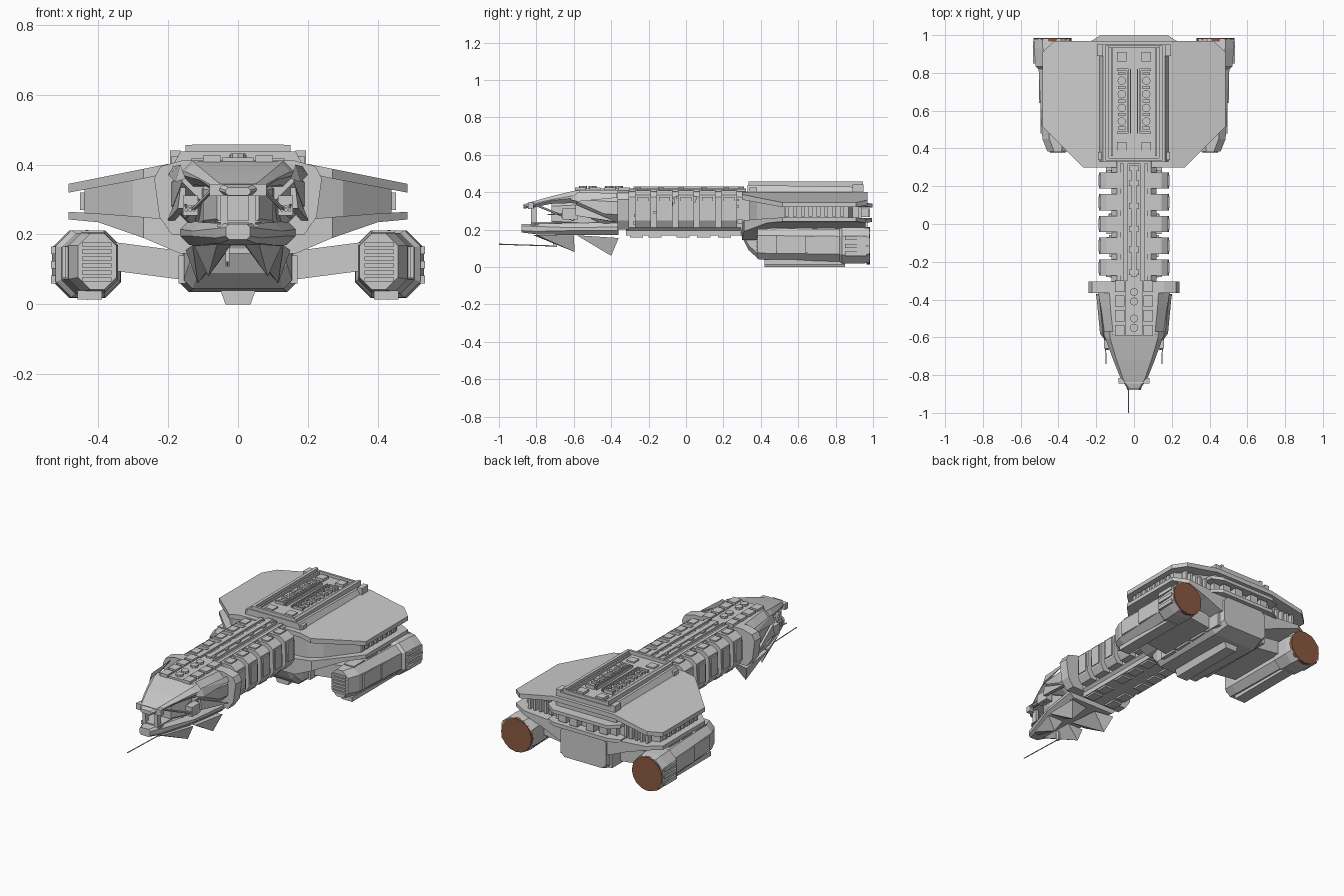
import bpy, bmesh, math, random
from mathutils import Vector, Matrix

random.seed(4)


def finish(name, bm, mirror=False, mat=None):
    bmesh.ops.recalc_face_normals(bm, faces=bm.faces)
    me = bpy.data.meshes.new(name)
    bm.to_mesh(me)
    bm.free()
    ob = bpy.data.objects.new(name, me)
    bpy.context.collection.objects.link(ob)
    if mirror:
        ob.modifiers.new("mirror", "MIRROR").use_mirror_merge = False
    if mat:
        me.materials.append(mat)
    return ob


def loft(name, rings, mirror=False):
    """Skin a row of equal-length rings and cap both ends."""
    bm = bmesh.new()
    vs = [[bm.verts.new(p) for p in r] for r in rings]
    n = len(rings[0])
    for a, b in zip(vs, vs[1:]):
        for i in range(n):
            bm.faces.new((a[i], a[(i + 1) % n], b[(i + 1) % n], b[i]))
    bm.faces.new(vs[0])
    bm.faces.new(vs[-1])
    return finish(name, bm, mirror)


def octo(y, x0, x1, z0, z1, c):
    """Chamfered rectangle across y."""
    return [(x0 + c, y, z0), (x1 - c, y, z0), (x1, y, z0 + c), (x1, y, z1 - c),
            (x1 - c, y, z1), (x0 + c, y, z1), (x0, y, z1 - c), (x0, y, z0 + c)]


def body(name, rows):
    """Symmetric chamfered hull from rows of (y, half width, z0, z1, chamfer)."""
    return loft(name, [octo(y, -w, w, a, b, c) for y, w, a, b, c in rows])


def slab(name, rows):
    """Symmetric wing layer from rows of (x, y0, y1, z0, z1)."""
    rows = [(-r[0],) + r[1:] for r in reversed(rows)] + rows
    return loft(name, [[(x, a, c), (x, b, c), (x, b, d), (x, a, d)] for x, a, b, c, d in rows])


def boxes(name, items, mirror=False):
    """Boxes given as (x0, x1, y0, y1, z0, z1)."""
    bm = bmesh.new()
    for x0, x1, y0, y1, z0, z1 in items:
        m = Matrix.Translation(((x0 + x1) / 2, (y0 + y1) / 2, (z0 + z1) / 2))
        bmesh.ops.create_cube(bm, size=1, matrix=m @ Matrix.Diagonal((x1 - x0, y1 - y0, z1 - z0, 1)))
    return finish(name, bm, mirror)


def discs(name, items, depth, axis="Z", n=12, mirror=False, mat=None):
    """Cylinders given as (x, y, z, radius)."""
    bm = bmesh.new()
    rot = Matrix.Rotation(math.pi / 2, 4, "X") if axis == "Y" else Matrix()
    for x, y, z, r in items:
        bmesh.ops.create_cone(bm, cap_ends=True, segments=n, radius1=r, radius2=r, depth=depth,
                              matrix=Matrix.Translation((x, y, z)) @ rot)
    return finish(name, bm, mirror, mat)


def hull(name, pts, mirror=False):
    bm = bmesh.new()
    for p in pts:
        bm.verts.new(p)
    bmesh.ops.convex_hull(bm, input=bm.verts)
    return finish(name, bm, mirror)


def rod(name, a, b, r, mirror=False):
    a, b = Vector(a), Vector(b)
    bm = bmesh.new()
    m = Matrix.Translation((a + b) / 2) @ (b - a).to_track_quat("Z", "Y").to_matrix().to_4x4()
    bmesh.ops.create_cone(bm, cap_ends=True, segments=6, radius1=r, radius2=r, depth=(b - a).length, matrix=m)
    return finish(name, bm, mirror)


# Rear wing: upper plate, recessed core, lower plate
slab("wing_upper_plate", [(.2, .30, .97, .375, .402), (.27, .30, .97, .36, .388),
                          (.42, .45, .97, .332, .358), (.485, .515, .91, .32, .345)])
slab("wing_core", [(.22, .34, .91, .22, .38), (.3, .38, .9, .22, .365), (.44, .53, .87, .25, .34)])
slab("wing_lower_plate", [(.165, .30, .96, .145, .24), (.27, .31, .96, .19, .25),
                          (.40, .43, .96, .235, .26), (.485, .515, .91, .243, .265)])
boxes("wing_side_vents", [(.43, .452, .53 + i * .042, .55 + i * .042, .27, .32) for i in range(8)], True)
boxes("wing_rear_vents", [(.24 + i * .035, .255 + i * .035, .89, .925, .26, .335) for i in range(5)], True)

# Tail: upper lip, lower lip and recessed nozzles
slab("tail_upper_lip", [(.18, .9, .998, .318, .338), (.24, .9, .96, .325, .345)])
slab("tail_lower_lip", [(.18, .9, .995, .24, .262), (.24, .9, .96, .238, .255)])
boxes("tail_wall", [(-.2, .2, .88, .94, .24, .38)])
boxes("tail_nozzles", [(.03, .08, .92, .985, .268, .312), (.11, .16, .92, .975, .268, .312)], True)

# Top deck with rails, ports and hatches
loft("top_deck", [[(-.19, y, .39), (.19, y, .39), (.165, y, h), (-.165, y, h)]
                  for y, h in ((.33, .438), (.95, .428))])
boxes("deck_rails", [(.132, .15, .335, .945, .42, .456), (.112, .122, .36, .93, .42, .446),
                     (.015, .022, .48, .82, .42, .45), (.03, .038, .49, .81, .42, .453),
                     (.03, .09, .478, .49, .42, .45), (.03, .09, .81, .822, .42, .45),
                     (0, .132, .335, .35, .42, .458), (0, .132, .932, .945, .42, .446),
                     (.165, .195, .89, .95, .38, .44), (.165, .19, .34, .38, .38, .425)], True)
boxes("deck_hatches", [(.04, .09, y, y + .05, .42, .445) for y in (.385, .86)]
      + [(.045, .085, .5 + i * .072, .515 + i * .072, .42, .446) for i in range(5)], True)
discs("deck_ports", [(.065, .543 + i * .072, .436, .022) for i in range(4)], .032, mirror=True)
discs("deck_port_caps", [(.065, .543 + i * .072, .45, .011) for i in range(4)], .016, n=8, mirror=True)

# Belly with raked front, and keel
body("belly", [(.295, .12, .17, .24, .02), (.335, .14, .09, .23, .025), (.385, .155, .045, .22, .025),
               (.88, .165, .035, .22, .025), (.97, .15, .06, .24, .025)])
boxes("belly_side_panels", [(.15, .17, .44 + i * .13, .55 + i * .13, .06, .14) for i in range(4)], True)
loft("keel", [[(-.036, y, 0), (.036, y, 0), (.05, y, .04), (-.05, y, .04)] for y in (.42, .85)])

# Engine pylons
loft("engine_pylon", [[(x, .48, a), (x, .86, a), (x, .86, b), (x, .48, b)]
                      for x, a, b in ((.14, .068, .15), (.37, .098, .18))], True)

# Engine pods with blunt slatted front
loft("engine_pod", [octo(y, a, b, c, d, e) for y, a, b, c, d, e in (
    (.383, .348, .458, .042, .203, .035), (.45, .343, .485, .035, .205, .037),
    (.82, .343, .505, .03, .204, .04), (.835, .337, .522, .02, .212, .045),
    (.93, .335, .528, .018, .212, .045), (.98, .34, .532, .022, .208, .048))], True)
boxes("pod_intake_slats", [(.362, .446, .376, .39, .065 + i * .02, .077 + i * .02) for i in range(6)], True)
boxes("pod_side_ribs", [(.47, .495, .48, .62, .075, .165), (.48, .504, .64, .8, .075, .165)]
      + [(.5, .535, .85, .965, .06 + i * .042, .082 + i * .042) for i in range(3)], True)
boxes("pod_keel_strip", [(.39, .46, .42, .85, .014, .04)], True)
boxes("pod_top_panels", [(.385, .45, y, y + .1, .195, .211) for y in (.45, .58, .7)], True)
rust = bpy.data.materials.new("engine_glow")
rust.diffuse_color = (.26, .1, .055, 1)
discs("engine_exhaust", [(.432, .975, .113, .1)], .02, "Y", 16, True, rust)

# Neck: core, floor and spine
body("neck_core", [(-.32, .12, .18, .405, .03), (.34, .12, .18, .405, .03)])
boxes("neck_floor", [(-.105, .105, -.32, .32, .168, .2)]
      + [(s * .07 - .03, s * .07 + .03, y, y + .07, .158, .18)
         for s in (-1, 1) for y in (-.3, -.2, -.05, .06, .17)])
boxes("neck_spine", [(-.035, .035, -.3, .32, .4, .42), (-.014, .014, -.28, .31, .41, .43)]
      + [(-.026, .026, y, y + .03, .41, .428) for y in (-.27, -.15, -.04, .08, .2, .28)])
boxes("neck_top_rails", [(.055, .075, -.3, .32, .4, .415)], True)

# Neck ribs: five pairs of pods with a raised side panel
for i in range(5):
    y = -.23 + i * .115
    sec = ((.07, .413), (.145, .41), (.18, .385), (.184, .25), (.16, .212), (.07, .212))
    loft("neck_rib", [[(x, v, z) for x, z in sec] for v in (y - .043, y + .043)], True)
    boxes("rib_panel", [(.176, .189, y - .03, y + .03, .26, .375), (.09, .135, y - .028, y + .028, .405, .418)], True)

# Shoulder collar behind the head
sh = [(.0, .412), (.16, .412), (.222, .395), (.24, .36), (.225, .25), (.19, .2), (0, .2)]
sh += [(-x, z) for x, z in sh[-2:0:-1]]
loft("shoulder_collar", [[(x, y, z) for x, z in sh] for y in (-.365, -.305)])

# Head: rear block, sloped brow, inner core, lower jaw
body("head_block", [(-.36, .19, .22, .41, .06), (-.44, .185, .225, .412, .06), (-.585, .16, .3, .412, .05)])
body("head_brow", [(-.57, .165, .335, .412, .035), (-.61, .15, .342, .405, .025), (-.72, .11, .338, .378, .018),
                   (-.82, .07, .318, .35, .012), (-.87, .036, .312, .335, .008)])
boxes("nose_tip_block", [(-.082, .082, -.845, -.815, .31, .345)])
body("head_core", [(-.36, .12, .2, .36, .02), (-.62, .1, .22, .35, .02), (-.72, .06, .23, .34, .015)])
body("lower_jaw", [(-.36, .165, .17, .24, .025), (-.6, .13, .17, .235, .025), (-.8, .065, .175, .232, .015),
                   (-.88, .035, .185, .23, .01)])
boxes("jaw_grille", [(-.06, .06, -.83, -.6, .222 + i * .012, .228 + i * .012) for i in range(2)])
boxes("nose_struts", [(.03, .05, -.83, -.8, .22, .33)], True)
boxes("cheek_box", [(.115, .158, -.66, -.58, .255, .312)], True)
discs("cheek_ports", [(x, -.662, z, .005) for x in (.126, .137, .148) for z in (.27, .28)], .008, "Y", 8, True)
hull("cheek_panel", [(.165, -.59, .335), (.172, -.59, .275), (.2, -.38, .245), (.2, -.37, .24),
                     (.15, -.59, .335), (.15, -.59, .275), (.18, -.38, .24)], True)
hull("head_side_fin", [(.16, -.58, .36), (.18, -.58, .35), (.2, -.37, .37), (.185, -.37, .395),
                       (.165, -.58, .4), (.15, -.62, .36)], True)
rod("brow_strut", (.07, -.8, .33), (.15, -.6, .25), .006, True)
rod("side_aerial", (.148, -.74, .28), (.152, -.58, .29), .003, True)

# Head roof plating and ports
boxes("head_roof_plates", [(.05, .1, -.36 - i * .078, -.30 - i * .078, .405, .426) for i in range(4)]
      + [(0, .045, -.59, -.3, .405, .42)], True)
discs("head_roof_ports", [(0, y, .424, .022) for y in (-.36, -.41, -.5, -.55)], .016, n=8)

# Chin: faceted teeth-like panels under the jaw
hull("chin_front", [(.02, -.82, .172), (.06, -.8, .172), (.125, -.6, .168), (.02, -.6, .168), (.085, -.595, .08)], True)
hull("chin_rear", [(.13, -.585, .17), (.15, -.36, .155), (.03, -.38, .155), (.03, -.585, .17), (.115, -.4, .06)], True)

# Nose probe
rod("nose_probe", (-.03, -1.0, .122), (-.03, -.69, .112), .003)
boxes("probe_mount", [(-.036, -.024, -.71, -.69, .108, .17)])

# Small surface fittings on the neck flanks
fit = []
for i in range(40):
    y, z = random.uniform(-.29, .3), random.uniform(.22, .38)
    fit.append((.11, random.uniform(.125, .15), y, y + random.uniform(.01, .03), z, z + random.uniform(.008, .03)))
boxes("surface_fittings", fit, True)
